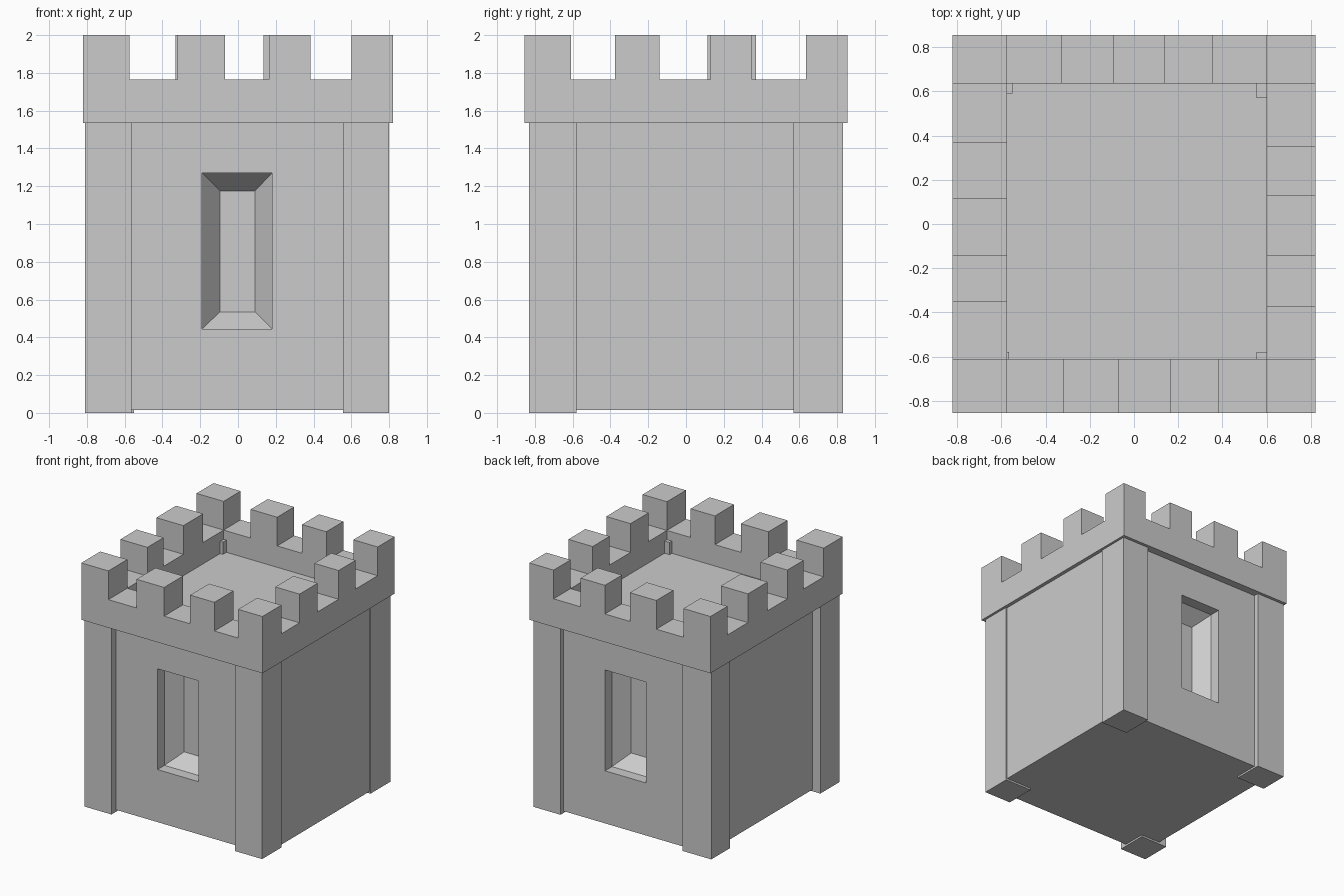
import bpy, bmesh

if "Cube" in bpy.data.objects:
    bpy.data.objects.remove(bpy.data.objects["Cube"])


def finish(name, bm):
    bmesh.ops.recalc_face_normals(bm, faces=bm.faces)
    mesh = bpy.data.meshes.new(name)
    bm.to_mesh(mesh)
    bm.free()
    obj = bpy.data.objects.new(name, mesh)
    bpy.context.collection.objects.link(obj)
    return obj


def loft(name, loops):
    """Skin a row of vertex loops and cap both ends."""
    bm = bmesh.new()
    rings = [[bm.verts.new(p) for p in loop] for loop in loops]
    for a, b in zip(rings, rings[1:]):
        n = len(a)
        for i in range(n):
            j = (i + 1) % n
            bm.faces.new((a[i], a[j], b[j], b[i]))
    bm.faces.new(rings[0])
    bm.faces.new(rings[-1])
    return finish(name, bm)


def rect(x0, x1, z0, z1, y):
    return [(x0, y, z0), (x1, y, z0), (x1, y, z1), (x0, y, z1)]


# Main body with a splayed blind window in the front and the back
BODY = (-0.74, 0.79, 0.015, 1.59)
OPENING = (-0.19, 0.18, 0.445, 1.27)
PANE = (-0.095, 0.09, 0.535, 1.175)
FRONT, BACK = -0.77, 0.79
loft("tower_body", [
    rect(*PANE, FRONT + 0.21),
    rect(*OPENING, FRONT + 0.09),
    rect(*OPENING, FRONT),
    rect(*BODY, FRONT),
    rect(*BODY, BACK),
    rect(*OPENING, BACK),
    rect(*OPENING, BACK - 0.09),
    rect(*PANE, BACK - 0.21),
])

# Corner pillars, their tops just poking through the roof floor
for name, x0, x1, y0, y1 in [
    ("pillar_front_left", -0.81, -0.565, -0.83, -0.58),
    ("pillar_front_right", 0.555, 0.80, -0.83, -0.58),
    ("pillar_back_left", -0.81, -0.55, 0.59, 0.83),
    ("pillar_back_right", 0.555, 0.80, 0.57, 0.83),
]:
    loft(name, [rect(x0, x1, 0, 1.69, y0), rect(x0, x1, 0, 1.69, y1)])

# Parapet walls: a crenellated outline extruded through the wall thickness
BASE, NOTCH, TOP = 1.535, 1.765, 2.0


def parapet(name, start, end, gaps, t0, t1, along_x):
    pts = [(start, BASE), (start, TOP)]
    for a, b in gaps:
        pts += [(a, TOP), (a, NOTCH), (b, NOTCH), (b, TOP)]
    pts += [(end, TOP), (end, BASE)]
    # a notch that meets the end of the wall leaves no merlon there
    pts = [p for p in pts if pts.count(p) == 1]
    loft(name, [[(s, t, z) if along_x else (t, s, z) for s, z in pts]
                for t in (t0, t1)])


parapet("parapet_front", -0.82, 0.82,
        [(-0.575, -0.32), (-0.07, 0.165), (0.385, 0.60)], -0.855, -0.61, True)
parapet("parapet_back", -0.82, 0.82,
        [(-0.575, -0.33), (-0.09, 0.135), (0.355, 0.60)], 0.635, 0.855, True)
parapet("parapet_left", -0.61, 0.635,
        [(-0.61, -0.35), (-0.14, 0.115), (0.37, 0.635)], -0.82, -0.575, False)
parapet("parapet_right", -0.61, 0.635,
        [(-0.61, -0.375), (-0.14, 0.13), (0.35, 0.635)], 0.60, 0.82, False)
